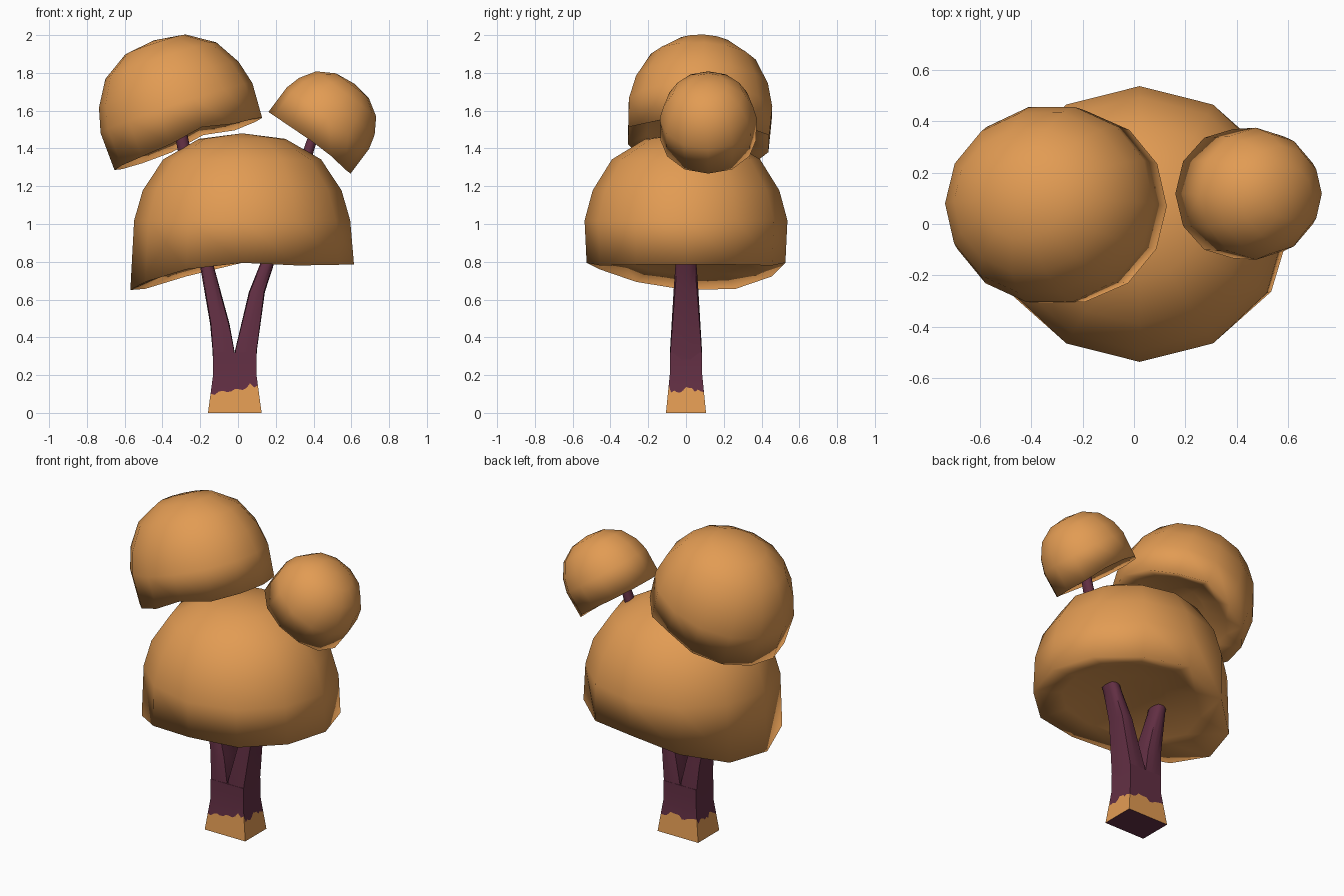
import bpy, bmesh, math, random
from mathutils import Vector

if "Cube" in bpy.data.objects:
    bpy.data.objects.remove(bpy.data.objects["Cube"])

random.seed(4)


def material(name, rgb):
    m = bpy.data.materials.new(name)
    m.diffuse_color = (*rgb, 1)
    m.use_nodes = True
    m.node_tree.nodes["Principled BSDF"].inputs["Base Color"].default_value = m.diffuse_color
    return m


ORANGE = material("orange_leaf", (0.76, 0.33, 0.087))
PURPLE = material("purple_bark", (0.125, 0.029, 0.058))


def finish(name, bm, mats, angle):
    bmesh.ops.recalc_face_normals(bm, faces=bm.faces)
    me = bpy.data.meshes.new(name)
    bm.to_mesh(me)
    bm.free()
    ob = bpy.data.objects.new(name, me)
    bpy.context.collection.objects.link(ob)
    for m in mats:
        me.materials.append(m)
    bpy.ops.object.select_all(action='DESELECT')
    ob.select_set(True)
    bpy.context.view_layer.objects.active = ob
    if angle:
        bpy.ops.object.shade_smooth_by_angle(angle=math.radians(angle))
    else:
        bpy.ops.object.shade_smooth()
    return ob


def bridge(bm, a, b, mat=0):
    n = len(a)
    for i in range(n):
        j = (i + 1) % n
        bm.faces.new((a[i], a[j], b[j], b[i])).material_index = mat


def lerp_table(table, x):
    for (x0, y0), (x1, y1) in zip(table, table[1:]):
        if x <= x1:
            t = max(0, (x - x0) / (x1 - x0))
            return y0 + (y1 - y0) * t
    return table[-1][1]


# dome profile (radius, height), rim is added below it
DOME = [(0.40, 0.945), (0.73, 0.74), (0.92, 0.43), (1.0, 0.13)]


def canopy(name, center, radii, axis, rim, flare=1.0, dish=0.12, segs=12, front_lift=0.0):
    """Mushroom-like dome with a hollowed underside; rim = (x, height) table."""
    bm = bmesh.new()
    rot = Vector((0, 0, 1)).rotation_difference(Vector(axis).normalized())

    def vert(x, y, z):
        p = Vector((x * radii[0], y * radii[1], z * radii[2]))
        return bm.verts.new(rot @ p + Vector(center))

    dirs = [(math.cos(2 * math.pi * i / segs), math.sin(2 * math.pi * i / segs))
            for i in range(segs)]

    def rim_height(x, y):
        return lerp_table(rim, x) - front_lift * y * max(0, -x)

    rings = [[vert(r * c, r * s, h) for c, s in dirs] for r, h in DOME]
    rings.append([vert(c * flare, 0.98 * s, rim_height(c, s)) for c, s in dirs])
    for r, k in ((0.72, 0.55), (0.38, 1.0)):
        rings.append([vert(r * c, r * s, rim_height(r * c, r * s) + dish * k)
                      for c, s in dirs])
    for a, b in zip(rings, rings[1:]):
        bridge(bm, a, b)
    top = vert(0, 0, 1)
    for i in range(segs):
        bm.faces.new((top, rings[0][i], rings[0][(i + 1) % segs]))
    bm.faces.new(rings[-1])
    return finish(name, bm, [ORANGE], 0)


canopy("lower_canopy", (0.022, 0, 0.95), (0.572, 0.537, 0.53), (0, 0, 1),
       [(-1, -0.565), (-0.87, -0.52), (-0.4, -0.36), (0.05, -0.285),
        (0.5, -0.32), (1, -0.31)], flare=1.035, dish=0.10, front_lift=0.08)
canopy("upper_left_canopy", (-0.308, 0.073, 1.56), (0.423, 0.39, 0.435),
       (-0.33, 0.06, 1), [(-1, -0.35), (-0.3, -0.33), (0.2, -0.23),
                          (0.55, -0.31), (1, -0.31)], flare=0.98, dish=0.18, segs=14)
canopy("upper_right_canopy", (0.455, 0.118, 1.532), (0.272, 0.257, 0.265),
       (0.6, 0, 0.8), [(-1, -0.48), (0, -0.43), (0.3, -0.36),
                       (0.63, -0.48), (1, -0.48)], dish=0.17)

# trunk base: tapered box with a ragged painted foot
bm = bmesh.new()
N = 12
square = []
for dx, dy in ((1, 0), (0, 1), (-1, 0), (0, -1)):
    for i in range(N):
        t = -1 + 2 * i / N
        square.append((dx - dy * t, dy + dx * t))


def base_ring(heights):
    ring = []
    for (x, y), z in zip(square, heights):
        t = min(z / 0.2, 1)
        ring.append(bm.verts.new((-0.017 + x * (0.142 - 0.027 * t),
                                  y * (0.106 - 0.02 * t), z)))
    return ring


def paint_edge(x, y):
    slope = 0.035 * x if y < -0.99 else 0
    return 0.122 + slope + random.uniform(-0.018, 0.018)


count = len(square)
foot = base_ring([0] * count)
ragged = base_ring([paint_edge(x, y) for x, y in square])
upper = base_ring([0.2] * count)
crotch = base_ring([0.32] * count)
bridge(bm, foot, ragged, 0)
bridge(bm, ragged, upper, 1)
bridge(bm, upper, crotch, 1)
bm.faces.new(foot).material_index = 1
bm.faces.new(crotch).material_index = 1
finish("trunk_base", bm, [ORANGE, PURPLE], 40)


# branches: square at the fork, rounder higher up; points are
# (x, y, z, half x, half y, roundness)
def branch(name, path):
    bm = bmesh.new()
    rings = []
    for px, py, pz, hx, hy, e in path:
        ring = []
        for i in range(12):
            a = 2 * math.pi * (i + 0.5) / 12
            c, s = math.cos(a), math.sin(a)
            k = max(abs(c), abs(s)) ** (1 - e)      # blend circle to square
            ring.append(bm.verts.new((px + hx * c / k, py + hy * s / k, pz)))
        rings.append(ring)
    for a, b in zip(rings, rings[1:]):
        bridge(bm, a, b)
    bm.faces.new(rings[0])
    bm.faces.new(rings[-1])
    finish(name, bm, [PURPLE], 50)


branch("left_branch", [(-0.075, 0, 0.25, 0.057, 0.086, 0.1), (-0.077, 0, 0.33, 0.058, 0.085, 0.1),
                       (-0.096, 0, 0.47, 0.052, 0.077, 0.3), (-0.165, 0, 0.78, 0.037, 0.057, 0.6),
                       (-0.23, 0.01, 1.1, 0.035, 0.045, 0.8), (-0.31, 0.03, 1.52, 0.035, 0.035, 1)])
branch("right_branch", [(0.04, 0, 0.25, 0.057, 0.086, 0.1), (0.042, 0, 0.33, 0.058, 0.085, 0.1),
                        (0.1, 0, 0.64, 0.043, 0.067, 0.4), (0.158, 0, 0.8, 0.037, 0.056, 0.6),
                        (0.28, 0.01, 1.1, 0.032, 0.042, 0.8), (0.41, 0.05, 1.5, 0.028, 0.03, 1)])
